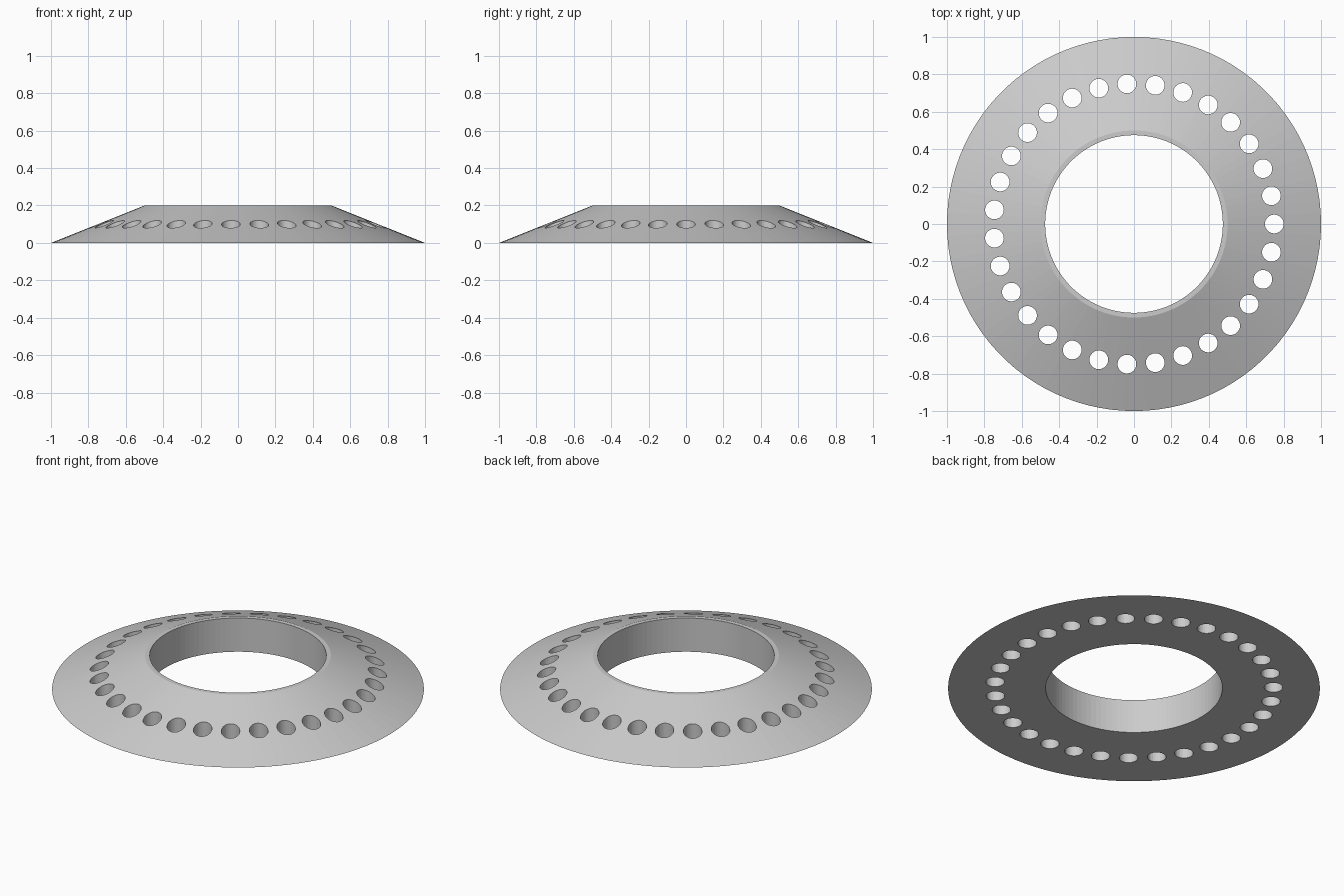
import bpy, bmesh
from math import tau
from mathutils import Matrix, Vector

cube = bpy.data.objects.get("Cube")
if cube:
    bpy.data.objects.remove(cube, do_unlink=True)

SEGMENTS = 100
HOLES = 31


def add_object(name, bm):
    bmesh.ops.recalc_face_normals(bm, faces=bm.faces[:])
    mesh = bpy.data.meshes.new(name)
    bm.to_mesh(mesh)
    bm.free()
    obj = bpy.data.objects.new(name, mesh)
    bpy.context.collection.objects.link(obj)
    return obj


# Conical ring: closed (radius, height) profile turned about z
profile = [(0.475, 0), (1, 0), (0.5, 0.2), (0.475, 0.2)]
bm = bmesh.new()
rings = []
for i in range(SEGMENTS):
    turn = Matrix.Rotation(tau * i / SEGMENTS, 3, 'Z')
    rings.append([bm.verts.new(turn @ Vector((r, 0, z))) for r, z in profile])
for i, ring in enumerate(rings):
    following = rings[(i + 1) % SEGMENTS]
    for j in range(len(profile)):
        k = (j + 1) % len(profile)
        bm.faces.new((ring[j], following[j], following[k], ring[k]))
body = add_object("conical_ring", bm)

# Circle of vertical drill holes
bm = bmesh.new()
for i in range(HOLES):
    place = Matrix.Rotation(tau * i / HOLES, 4, 'Z') @ Matrix.Translation((0.75, 0, 0.1))
    bmesh.ops.create_cone(bm, cap_ends=True, segments=32, radius1=0.05,
                          radius2=0.05, depth=0.5, matrix=place)
cutter = add_object("hole_cutter", bm)
cutter.hide_render = True

drill = body.modifiers.new("drill_holes", 'BOOLEAN')
drill.operation = 'DIFFERENCE'
drill.solver = 'EXACT'
drill.object = cutter
bpy.context.view_layer.objects.active = body
body.select_set(True)
bpy.ops.object.modifier_apply(modifier=drill.name)
bpy.data.objects.remove(cutter, do_unlink=True)

# Plain grey finish
grey = bpy.data.materials.new("light_grey")
grey.use_nodes = True
colour = (0.6, 0.6, 0.6, 1)
grey.diffuse_color = colour
grey.node_tree.nodes["Principled BSDF"].inputs["Base Color"].default_value = colour
body.data.materials.clear()
body.data.materials.append(grey)
